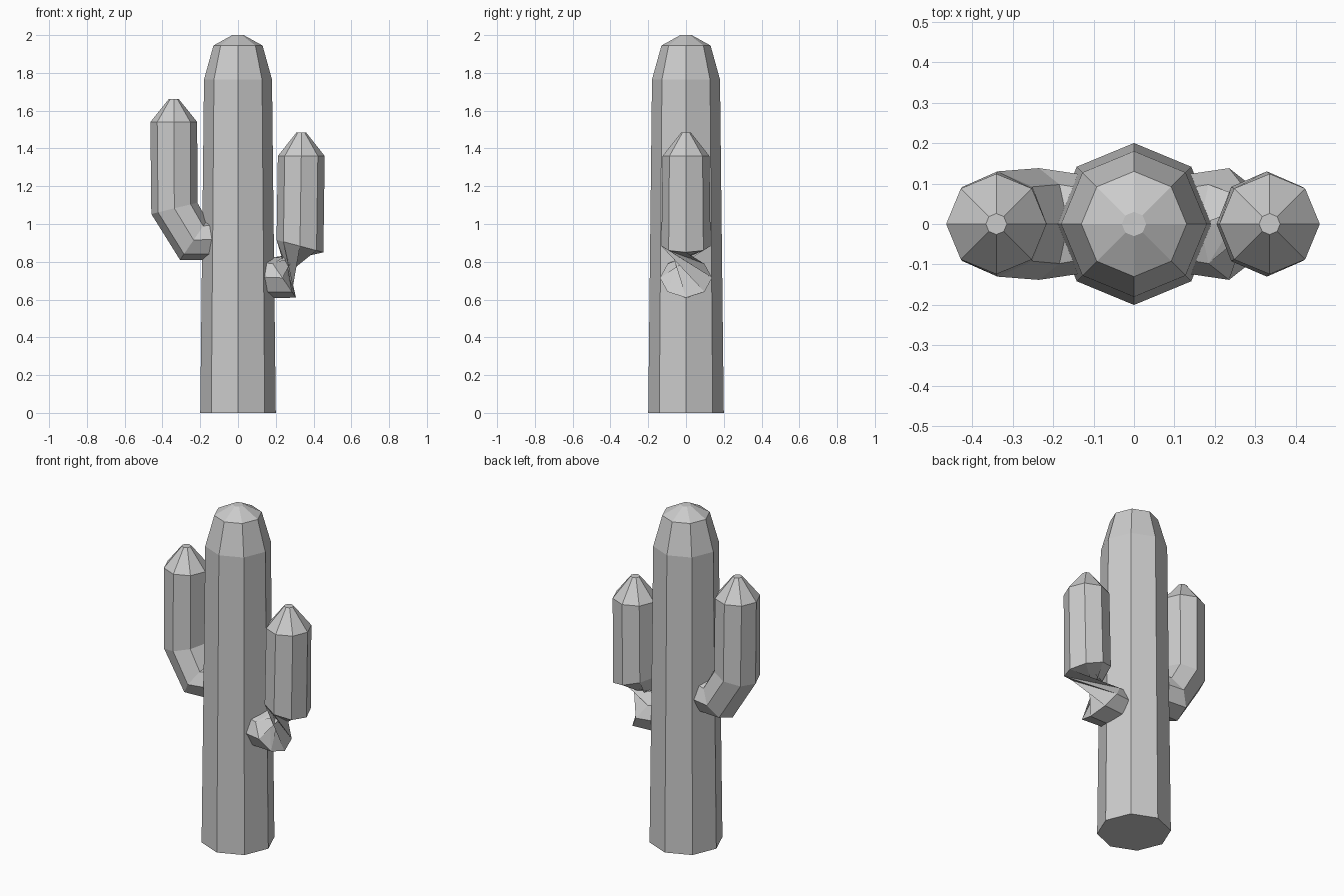
import bpy, bmesh
from math import cos, sin, pi

if "Cube" in bpy.data.objects:
    bpy.data.objects.remove(bpy.data.objects["Cube"])

N = 8


def loft(name, rings, side=1, twist_at=None):
    """Skin 8-sided rings: (x, z, out_x, out_z, y_radius), capped at both ends."""
    bm = bmesh.new()
    loops = []
    for x, z, ox, oz, ry in rings:
        loop = []
        for i in range(N):
            c, s = cos(2 * pi * i / N), sin(2 * pi * i / N)
            loop.append(bm.verts.new((side * (x + c * ox), s * ry, z + c * oz)))
        loops.append(loop)
    for k in range(len(loops) - 1):
        a, b = loops[k], loops[k + 1]
        for i in range(N):
            j = (i + 1) % N
            if k == twist_at:
                # half-turn twist gives the pinched joint
                p, q = b[(i + 4) % N], b[(i + 5) % N]
                bm.faces.new((a[i], a[j], q))
                bm.faces.new((a[i], q, p))
            else:
                bm.faces.new((a[i], a[j], b[j], b[i]))
    bm.faces.new(loops[0][::-1])
    bm.faces.new(loops[-1])
    if side < 0:
        bmesh.ops.reverse_faces(bm, faces=bm.faces[:])
    me = bpy.data.meshes.new(name)
    bm.to_mesh(me)
    bm.free()
    ob = bpy.data.objects.new(name, me)
    bpy.context.collection.objects.link(ob)
    return ob


def flat(x, z, r):
    return (x, z, r, 0, r)


def lower_arm(drop):
    # root buried in the trunk, then the slanted elbow
    return [(0.10, 0.92 - drop, 0, -0.113, 0.118),
            (0.235, 0.915 - drop, 0.072, -0.105, 0.138)]


# Trunk with tapered crown
loft("trunk", [flat(0, 0, 0.2), flat(0, 1.765, 0.18),
               flat(0, 1.945, 0.13), flat(0, 2.0, 0.03)])

# Left arm, taller
loft("left_arm", lower_arm(0) + [
    (0.337, 1.083, 0.122, -0.03, 0.13),
    flat(0.34, 1.54, 0.124), flat(0.34, 1.662, 0.026)], side=-1)

# Right arm, shorter, with the pinched joint above its elbow
loft("right_arm", lower_arm(0.2) + [
    (0.328, 0.883, 0.124, -0.033, 0.13),
    flat(0.335, 1.36, 0.124), flat(0.335, 1.484, 0.026)], twist_at=1)
